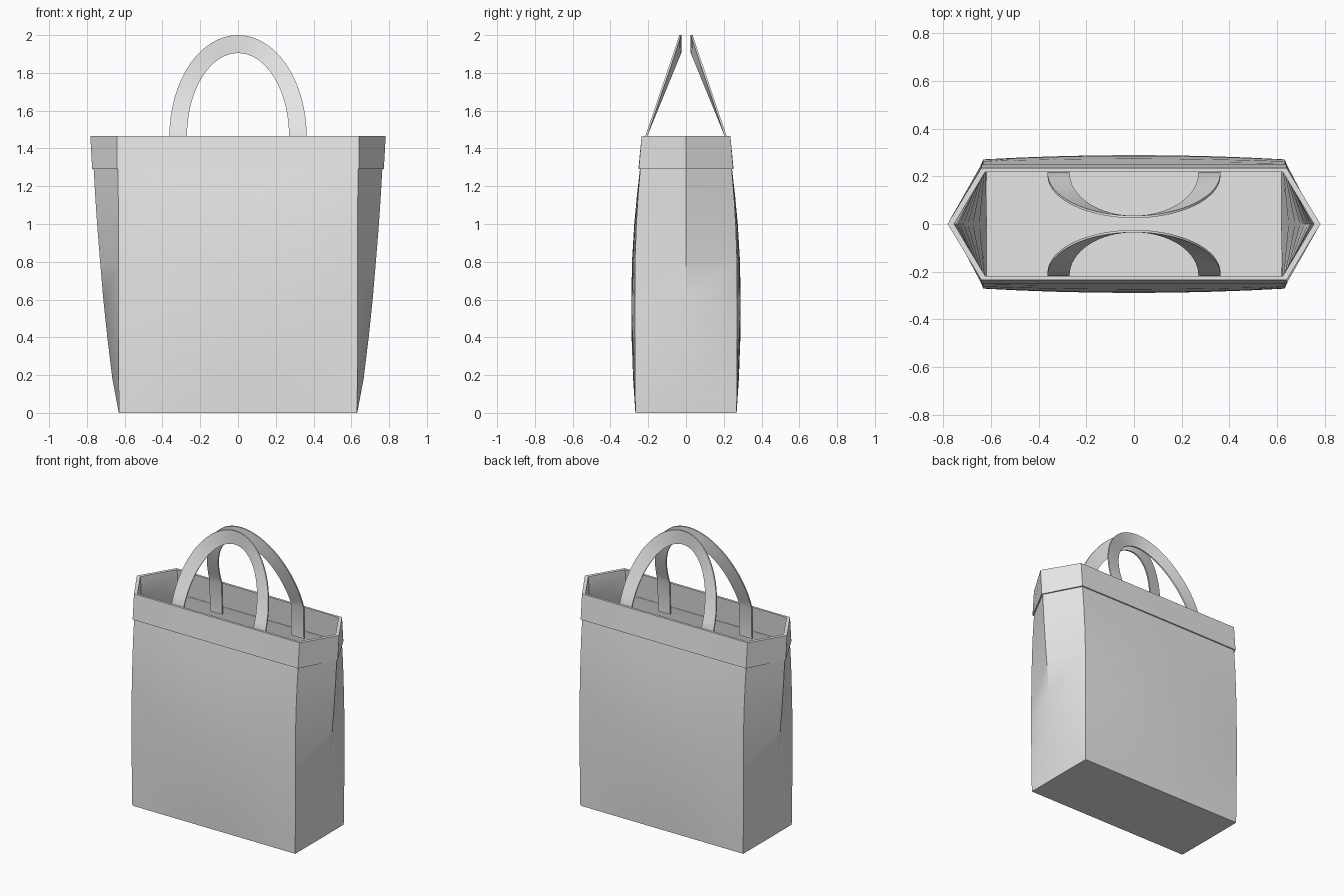
import bpy
import bmesh
from math import pi, sin, cos

if "Cube" in bpy.data.objects:
    bpy.data.objects.remove(bpy.data.objects["Cube"])

# One plain fabric colour
fabric = bpy.data.materials.new("light grey fabric")
fabric.use_nodes = True
fabric.diffuse_color = (0.8, 0.8, 0.8, 1)
fabric.node_tree.nodes["Principled BSDF"].inputs["Base Color"].default_value = (0.8, 0.8, 0.8, 1)


def loft(name, rings, close_ends=True):
    """Skin closed rings of points, cap both ends."""
    bm = bmesh.new()
    loops = [[bm.verts.new(p) for p in ring] for ring in rings]
    for a, b in zip(loops, loops[1:]):
        for i in range(len(a)):
            j = (i + 1) % len(a)
            bm.faces.new((a[i], a[j], b[j], b[i]))
    if close_ends:
        bm.faces.new(loops[0])
        bm.faces.new(loops[-1])
    bmesh.ops.recalc_face_normals(bm, faces=bm.faces)
    mesh = bpy.data.meshes.new(name)
    bm.to_mesh(mesh)
    bm.free()
    mesh.materials.append(fabric)
    obj = bpy.data.objects.new(name, mesh)
    bpy.context.collection.objects.link(obj)
    bpy.ops.object.select_all(action='DESELECT')
    obj.select_set(True)
    bpy.context.view_layer.objects.active = obj
    bpy.ops.object.shade_smooth_by_angle(angle=pi / 6)
    return obj


def outline(z, corner_x, corner_y, tip, bulge, inset=0):
    """Six-sided bag outline with softly bulging long sides."""
    cx, cy, tip = corner_x - inset, corner_y - inset, tip - inset * 1.7
    steps = [i / 4 for i in range(-4, 5)]
    front = [(s * cx, -cy - bulge * (1 - s * s), z) for s in steps]
    back = [(-x, -y, z) for x, y, z in front]
    return front + [(tip, 0, z)] + back + [(-tip, 0, z)]


# Bag profile: height, corner x, corner y, side fold x, bulge
body = [(0, 0.63, 0.268, 0.631, 0.0),
        (0.18, 0.632, 0.27, 0.665, 0.01),
        (0.4, 0.633, 0.271, 0.692, 0.017),
        (0.6, 0.633, 0.271, 0.713, 0.018),
        (0.8, 0.633, 0.27, 0.73, 0.016),
        (1.0, 0.633, 0.263, 0.746, 0.011),
        (1.15, 0.634, 0.254, 0.756, 0.006),
        (1.29, 0.634, 0.242, 0.764, 0.002)]
band = [(1.291, 0.64, 0.25, 0.772, 0.002),
        (1.465, 0.64, 0.235, 0.782, 0.0)]

outside = [outline(*p) for p in body + band]
inside = [outline(*p, inset=0.016) for p in reversed(band)]
inside += [outline(*p, inset=0.01) for p in reversed(body[1:])]
inside.append(outline(0.015, 0.63, 0.268, 0.635, 0, inset=0.01))
loft("bag_body", outside + inside)


# Handles: flat straps arching up and leaning toward the middle
def strap(name, side):
    def section(x_out, x_in, z_out, z_in, y):
        return [(x_out, side * (y + 0.005), z_out), (x_in, side * (y + 0.005), z_in),
                (x_in, side * (y - 0.005), z_in), (x_out, side * (y - 0.005), z_out)]

    low, rim = 1.25, 1.465
    rings = [section(0.363, 0.27, low, low, 0.213)]
    for i in range(33):
        t = pi * i / 32
        rings.append(section(0.363 * cos(t), 0.27 * cos(t), rim + 0.535 * sin(t),
                             rim + 0.44 * sin(t), 0.21 - 0.18 * sin(t)))
    rings.append(section(-0.363, -0.27, low, low, 0.213))
    loft(name, rings)


strap("front_handle", -1)
strap("back_handle", 1)
